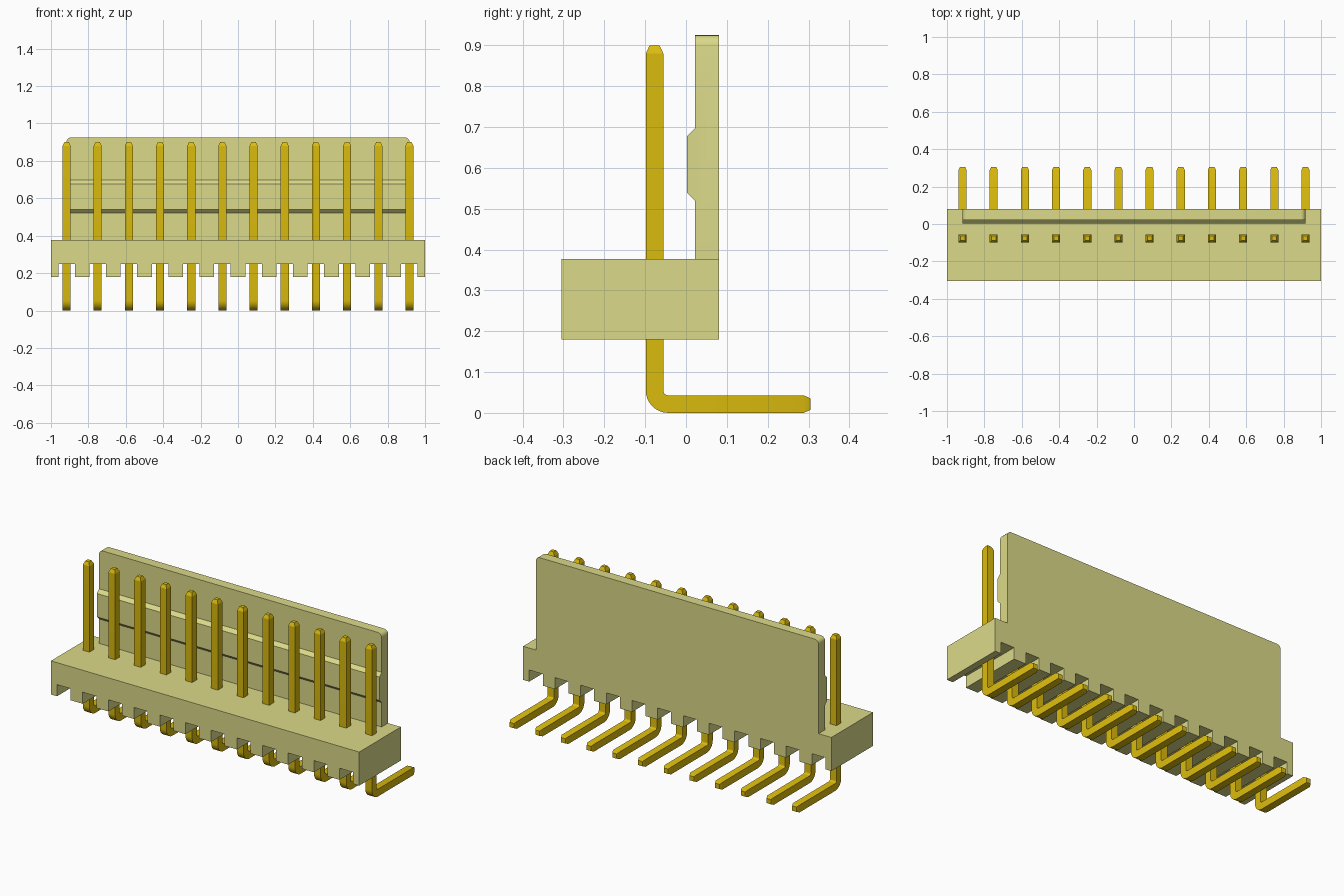
import bpy, bmesh, math
from mathutils import Vector

if "Cube" in bpy.data.objects:
    bpy.data.objects.remove(bpy.data.objects["Cube"])

COUNT, PITCH = 12, 1 / 6
PIN_X = [(i - (COUNT - 1) / 2) * PITCH for i in range(COUNT)]


def material(name, color):
    m = bpy.data.materials.new(name)
    m.diffuse_color = (*color, 1)
    m.use_nodes = True
    m.node_tree.nodes["Principled BSDF"].inputs["Base Color"].default_value = m.diffuse_color
    return m


def finish(bm, name, mat):
    bmesh.ops.recalc_face_normals(bm, faces=bm.faces)
    me = bpy.data.meshes.new(name)
    bm.to_mesh(me)
    bm.free()
    me.materials.append(mat)
    ob = bpy.data.objects.new(name, me)
    bpy.context.collection.objects.link(ob)
    return ob


def extrude(points, offset):
    bm = bmesh.new()
    face = bm.faces.new([bm.verts.new(p) for p in points])
    out = bmesh.ops.extrude_face_region(bm, geom=[face])
    verts = [g for g in out["geom"] if isinstance(g, bmesh.types.BMVert)]
    bmesh.ops.translate(bm, verts=verts, vec=offset)
    return bm


plastic = material("pale_plastic", (0.71, 0.70, 0.25))
gold = material("gold", (0.71, 0.50, 0.004))

# Housing base: front outline with a slot under each pin, extruded in depth
SLOT = 0.044
outline = [(-1, 0.18)]
for x in PIN_X:
    outline += [(x - SLOT, 0.18), (x - SLOT, 0.248), (x + SLOT, 0.248), (x + SLOT, 0.18)]
outline += [(1, 0.18), (1, 0.377), (-1, 0.377)]
finish(extrude([(x, -0.305, z) for x, z in outline], (0, 0.386, 0)), "housing_base", plastic)

# Latch wall: side profile with locking ridge, rounded upper corners
W = 0.917
profile = [(0.081, 0.377), (0.081, 0.925), (0.022, 0.925), (0.022, 0.697), (0.002, 0.677),
           (0.002, 0.54), (0.022, 0.52), (0.022, 0.377)]
bm = extrude([(-W, y, z) for y, z in profile], (2 * W, 0, 0))
corners = [e for e in bm.edges if all(v.co.z > 0.92 for v in e.verts)
           and abs(e.verts[0].co.x - e.verts[1].co.x) < 1e-4]
bmesh.ops.bevel(bm, geom=corners, offset=0.025, segments=5, profile=0.5, affect='EDGES')
finish(bm, "latch_wall", plastic)

# Bent pins: square section swept down, around the bend and out the back
H, R = 0.0215, 0.0335
CY, CZ = -0.0435, 0.055
stations = [(-0.077, 0.9, 0, 0.012), (-0.077, 0.88, 0, H)]
stations += [(CY - R * math.cos(a), CZ - R * math.sin(a), a, H)
             for a in (math.pi / 2 * k / 8 for k in range(9))]
stations += [(0.288, H, math.pi / 2, H), (0.305, H, math.pi / 2, 0.014)]


def pin(x, name):
    bm = bmesh.new()
    rings = []
    for y, z, a, h in stations:
        out = Vector((0, -math.cos(a), -math.sin(a)))
        side = Vector((1, 0, 0))
        rings.append([bm.verts.new(Vector((x, y, z)) + side * h * s + out * h * t)
                      for s, t in ((-1, -1), (1, -1), (1, 1), (-1, 1))])
    for a, b in zip(rings, rings[1:]):
        for i in range(4):
            j = (i + 1) % 4
            bm.faces.new((a[i], a[j], b[j], b[i]))
    bm.faces.new(rings[0])
    bm.faces.new(rings[-1])
    return finish(bm, name, gold)


pins = [pin(x, f"pin_{i + 1}") for i, x in enumerate(PIN_X)]

# Smooth the bends and rounded corners, keep other edges sharp
for ob in bpy.context.collection.objects:
    ob.select_set(True)
bpy.context.view_layer.objects.active = pins[0]
bpy.ops.object.shade_smooth_by_angle(angle=math.radians(24))
